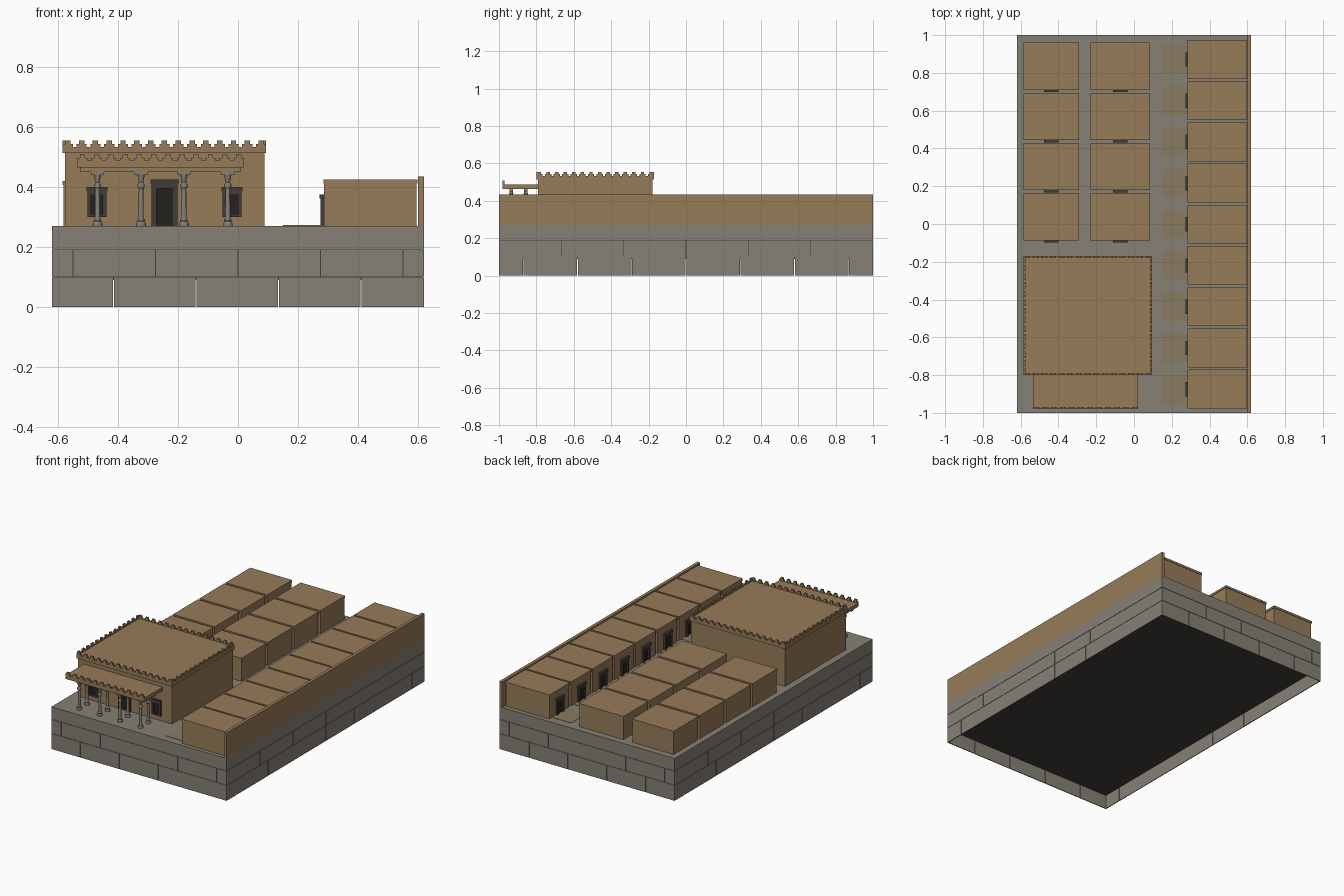
import bpy, bmesh, math
from mathutils import Matrix

if "Cube" in bpy.data.objects:
    bpy.data.objects.remove(bpy.data.objects["Cube"])


def material(name, rgb):
    m = bpy.data.materials.new(name)
    m.diffuse_color = (*rgb, 1)
    m.use_nodes = True
    m.node_tree.nodes["Principled BSDF"].inputs["Base Color"].default_value = m.diffuse_color
    return m


CLAY = material("clay", (0.31, 0.20, 0.10))
STONE = material("stone", (0.24, 0.22, 0.18))
DARK = material("dark_stone", (0.05, 0.046, 0.042))
BLACK = material("opening", (0.018, 0.016, 0.015))
SAND = material("sand", (0.25, 0.20, 0.12))
G = 0.27  # terrace level


def box(bm, x0, x1, y0, y1, z0, z1):
    mat = Matrix.Translation(((x0 + x1) / 2, (y0 + y1) / 2, (z0 + z1) / 2)) @ \
        Matrix.Diagonal((x1 - x0, y1 - y0, z1 - z0, 1))
    bmesh.ops.create_cube(bm, size=1, matrix=mat)


def finish(name, bm, mat):
    me = bpy.data.meshes.new(name)
    bm.to_mesh(me)
    bm.free()
    ob = bpy.data.objects.new(name, me)
    bpy.context.collection.objects.link(ob)
    me.materials.append(mat)
    return ob


def boxes(name, mat, *dims):
    bm = bmesh.new()
    for d in dims:
        box(bm, *d)
    return finish(name, bm, mat)


# Terrace: top slab, recessed dark core, courses of facing blocks
boxes("terrace_slab", STONE, (-0.62, 0.62, -1, 1, 0.191, G))
boxes("terrace_core", DARK, (-0.616, 0.616, -0.996, 0.996, 0.09, 0.192))


def course(name, z0, z1, cuts_x, cuts_y):
    bm = bmesh.new()
    g, t = 0.0015, 0.005
    for s in (-1, 1):
        ex = [-0.62 - g] + cuts_x + [0.62 + g]
        for a, b in zip(ex, ex[1:]):
            box(bm, a + g, b - g, *sorted((s, s * (1 - t))), z0, z1)
        ey = [-1 - g] + cuts_y + [1 + g]
        for a, b in zip(ey, ey[1:]):
            box(bm, *sorted((s * 0.62, s * (0.62 - t))), a + g, b - g, z0, z1)
    finish(name, bm, STONE)


course("lower_course_blocks", 0, 0.0985, [-0.415, -0.14, 0.135, 0.41],
       [-0.87 + 0.29 * i for i in range(7)])
course("middle_course_blocks", 0.1005, 0.189, [-0.55, -0.275, 0, 0.275, 0.55],
       [-0.665 + 0.3325 * i for i in range(5)])

# Boundary wall on the right edge
boxes("boundary_wall", CLAY, (0.60, 0.62, -1, 1, G, 0.434))


def portal(name, x, y, w, h, z=G, d=0.014, turn=False):
    """Stone frame with cornice and dark leaf; faces -y, or -x when turned."""
    f = w * 0.2
    frame, leaf = bmesh.new(), bmesh.new()
    for s in (-1, 1):
        box(frame, *sorted((s * w / 2, s * (w / 2 - f))), -d * 0.8, 0.002, 0, h - 0.014)
    box(frame, -w / 2, w / 2, -d * 0.8, 0.002, h - 0.014 - f, h - 0.014)
    box(frame, -w / 2 - 0.003, w / 2 + 0.003, -d, 0.002, h - 0.014, h)
    if z > G:
        box(frame, -w / 2, w / 2, -d * 0.8, 0.002, 0, 0.01)
    box(leaf, -w / 2 + f, w / 2 - f, -d * 0.3, 0.002, 0, h - 0.014 - f)
    for part, bm, mat in (("frame", frame, DARK), ("leaf", leaf, BLACK)):
        ob = finish(f"{name}_{part}", bm, mat)
        ob.location = (x, y, z)
        if turn:
            ob.rotation_euler.z = -math.pi / 2


def room(name, x0, x1, y0, y1, top):
    boxes(name, CLAY,
          (x0 + 0.003, x1 - 0.003, y0 + 0.003, y1 - 0.003, G, top - 0.013),
          (x0, x1, y0, y1, top - 0.014, top))


# Row of storerooms along the wall, each with a door and mat
for i in range(9):
    y = 0.871 - i * 0.2182
    room("storeroom", 0.284, 0.598, y - 0.103, y + 0.103, 0.425)
    portal("storeroom_door", 0.288, y, 0.07, 0.105, d=0.016, turn=True)
    boxes("storeroom_mat", SAND, (0.15, 0.288, y - 0.075, y + 0.075, G - 0.002, G + 0.002))

# Two columns of houses
for j in range(4):
    y0 = 0.71 - j * 0.2655
    for x0, x1 in ((-0.585, -0.29), (-0.23, 0.086)):
        room("house", x0, x1, y0, y0 + 0.25, 0.42)
        portal("house_door", (x0 + x1) / 2, y0 + 0.004, 0.07, 0.105, d=0.016)


def merlon(bm, x, y, z, along_x):
    for w, a, b in ((0.034, 0, 0.010), (0.018, 0.0095, 0.022)):
        hx, hy = (w / 2, 0.005) if along_x else (0.005, w / 2)
        box(bm, x - hx, x + hx, y - hy, y + hy, z + a, z + b)


# Great hall with parapet band and stepped merlons
boxes("hall", CLAY, (-0.576, 0.088, -0.792, -0.178, G, 0.52),
      (-0.584, 0.094, -0.80, -0.17, 0.513, 0.533))
bm = bmesh.new()
for i in range(15):
    x = -0.567 + 0.644 * i / 14
    for y in (-0.795, -0.175):
        merlon(bm, x, y, 0.532, True)
for i in range(14):
    y = -0.783 + 0.596 * i / 13
    for x in (-0.579, 0.089):
        merlon(bm, x, y, 0.532, False)
finish("hall_merlons", bm, CLAY)
portal("hall_door", -0.245, -0.79, 0.086, 0.155)
for x in (-0.47, -0.02):
    portal("hall_window", x, -0.79, 0.064, 0.10, z=0.30)

# Porch canopy
boxes("porch_roof", CLAY, (-0.535, 0.02, -0.98, -0.79, 0.464, 0.487))
boxes("porch_beams", CLAY, *[(-0.525, 0.01, y - 0.01, y + 0.01, 0.45, 0.465)
                             for y in (-0.935, -0.857)])
bm = bmesh.new()
for i in range(12):
    merlon(bm, -0.518 + 0.521 * i / 11, -0.975, 0.486, True)
finish("porch_merlons", bm, CLAY)

# Porch columns: turned profile plus bracket capital
profile = [(0, 0), (0.016, 0), (0.016, 0.008), (0.012, 0.014), (0.013, 0.019),
           (0.009, 0.026), (0.0075, 0.122), (0.012, 0.130), (0.012, 0.137),
           (0.007, 0.145), (0.010, 0.158), (0.012, 0.170), (0, 0.170)]


def column(x, y):
    bm = bmesh.new()
    vs = [bm.verts.new((r, 0, z)) for r, z in profile]
    es = [bm.edges.new(p) for p in zip(vs, vs[1:])]
    bmesh.ops.spin(bm, geom=vs + es, cent=(0, 0, 0), axis=(0, 0, 1),
                   angle=2 * math.pi, steps=12)
    bmesh.ops.remove_doubles(bm, verts=bm.verts[:], dist=1e-5)
    bmesh.ops.recalc_face_normals(bm, faces=bm.faces[:])
    box(bm, -0.022, 0.022, -0.009, 0.009, 0.170, 0.181)
    finish("porch_column", bm, STONE).location = (x, y, G)


for x in (-0.468, -0.323, -0.18, -0.034):
    for y in (-0.935, -0.857):
        column(x, y)
